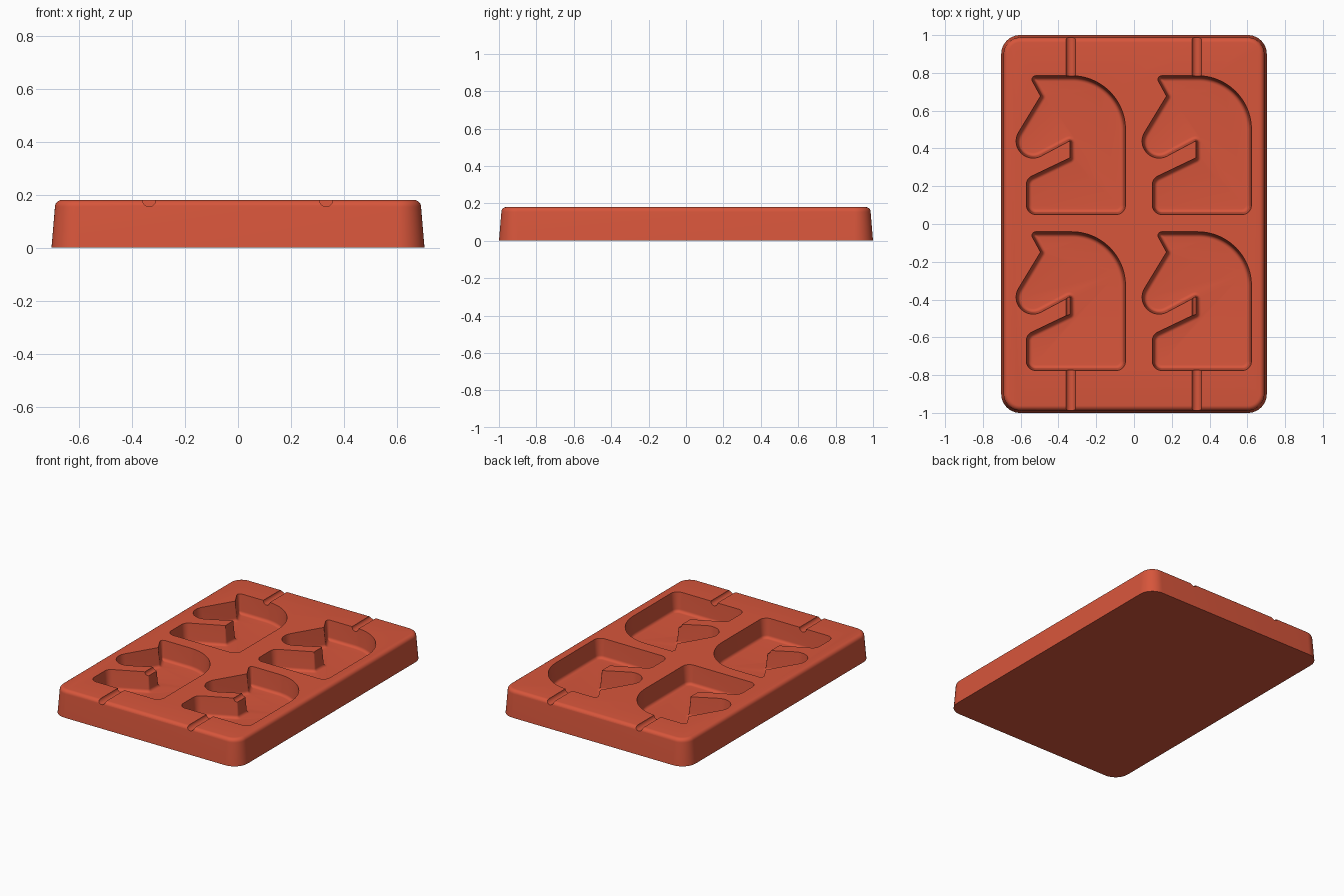
import bpy, bmesh, math
from mathutils import Vector, Matrix

if "Cube" in bpy.data.objects:
    bpy.data.objects.remove(bpy.data.objects["Cube"])

TOP = 0.18

clay = bpy.data.materials.new("terracotta red")
clay.use_nodes = True
colour = (0.68, 0.092, 0.044, 1)
clay.diffuse_color = colour
clay.node_tree.nodes["Principled BSDF"].inputs["Base Color"].default_value = colour


def rounded_outline(corners, inset):
    """Inset a counter-clockwise polygon and round each (x, y, radius, steps) corner."""
    points = [Vector(c[:2]) for c in corners]
    out = []
    for i, (x, y, radius, steps) in enumerate(corners):
        p = points[i]
        d1 = (p - points[i - 1]).normalized()
        d2 = (points[(i + 1) % len(points)] - p).normalized()
        n1, n2 = Vector((-d1.y, d1.x)), Vector((-d2.y, d2.x))
        turn = math.atan2(d1.x * d2.y - d1.y * d2.x, d1.dot(d2))
        side = math.copysign(1, turn)
        p = p + (n1 + n2) * inset / (1 + n1.dot(n2))
        r = max(radius - side * inset, 0.003)
        start = p - d1 * r * math.tan(abs(turn) / 2)
        centre = start + n1 * r * side
        for k in range(steps + 1):
            out.append(centre + Matrix.Rotation(turn * k / steps, 2) @ (start - centre))
    return out


def loft(name, corners, levels, shift=(0, 0)):
    """Closed solid through inset copies of an outline, one per (inset, z) level."""
    bm = bmesh.new()
    rings = [[bm.verts.new((p.x + shift[0], p.y + shift[1], z))
              for p in rounded_outline(corners, inset)] for inset, z in levels]
    for a, b in zip(rings, rings[1:]):
        for i in range(len(a)):
            bm.faces.new((a[i - 1], a[i], b[i], b[i - 1]))
    bm.faces.new(rings[0])
    bm.faces.new(rings[-1])
    bmesh.ops.recalc_face_normals(bm, faces=bm.faces)
    mesh = bpy.data.meshes.new(name)
    bm.to_mesh(mesh)
    bm.free()
    obj = bpy.data.objects.new(name, mesh)
    bpy.context.collection.objects.link(obj)
    mesh.materials.append(clay)
    return obj


def fillet(inset, z, r, direction, steps=6):
    """Quarter-round levels from a wall into a flat at the given height."""
    angles = [math.pi / 2 * k / steps for k in range(steps + 1)]
    return [(inset + r * (1 - math.cos(a)), z + direction * r * (math.sin(a) - 1))
            for a in angles]


def cut(target, cutter):
    mod = target.modifiers.new("cut", "BOOLEAN")
    mod.operation = "DIFFERENCE"
    mod.solver = "EXACT"
    mod.object = cutter
    bpy.context.view_layer.objects.active = target
    bpy.ops.object.modifier_apply(modifier=mod.name)
    bpy.data.objects.remove(cutter)


# Tapered tray with rounded corners and a rounded top rim
tray_corners = [(sx * 0.703, sy, 0.1, 12)
                for sx, sy in ((-1, -1), (1, -1), (1, 1), (-1, 1))]
tray = loft("mould_tray", tray_corners, [(0, 0)] + fillet(0.013, TOP, 0.026, 1))

# Horse head cavity: ear, brow, muzzle, jaw notch, chest, base, mane
head = [(-0.554, 0.785, 0.02, 6), (-0.495, 0.677, 0.004, 4),
        (-0.781, 0.206, 0.09, 18), (-0.34, 0.44, 0.004, 4),
        (-0.34, 0.35, 0.004, 4), (-0.57, 0.24, 0.05, 8),
        (-0.57, 0.05, 0.05, 8), (-0.045, 0.05, 0.05, 8),
        (-0.045, 0.785, 0.285, 24)]
cavity_levels = [(-0.002, TOP + 0.03), (0, TOP)] + fillet(0.01, 0.05, 0.02, -1)

for dx in (0, 0.667):
    for dy in (0, -0.826):
        cut(tray, loft("cavity_cutter", head, cavity_levels, (dx, dy)))

# Half-round stick grooves running from each end into the cavities
for x in (-0.335, 0.332):
    for y0, y1 in ((-1.1, -0.38), (0.7, 1.1)):
        bpy.ops.mesh.primitive_cylinder_add(
            vertices=24, radius=0.025, depth=y1 - y0,
            location=(x, (y0 + y1) / 2, TOP), rotation=(math.pi / 2, 0, 0))
        groove = bpy.context.object
        groove.data.materials.append(clay)
        cut(tray, groove)

# Smooth curved walls, crisp rims
bpy.ops.object.select_all(action="DESELECT")
tray.select_set(True)
bpy.context.view_layer.objects.active = tray
bpy.ops.object.shade_smooth_by_angle(angle=math.radians(35))
